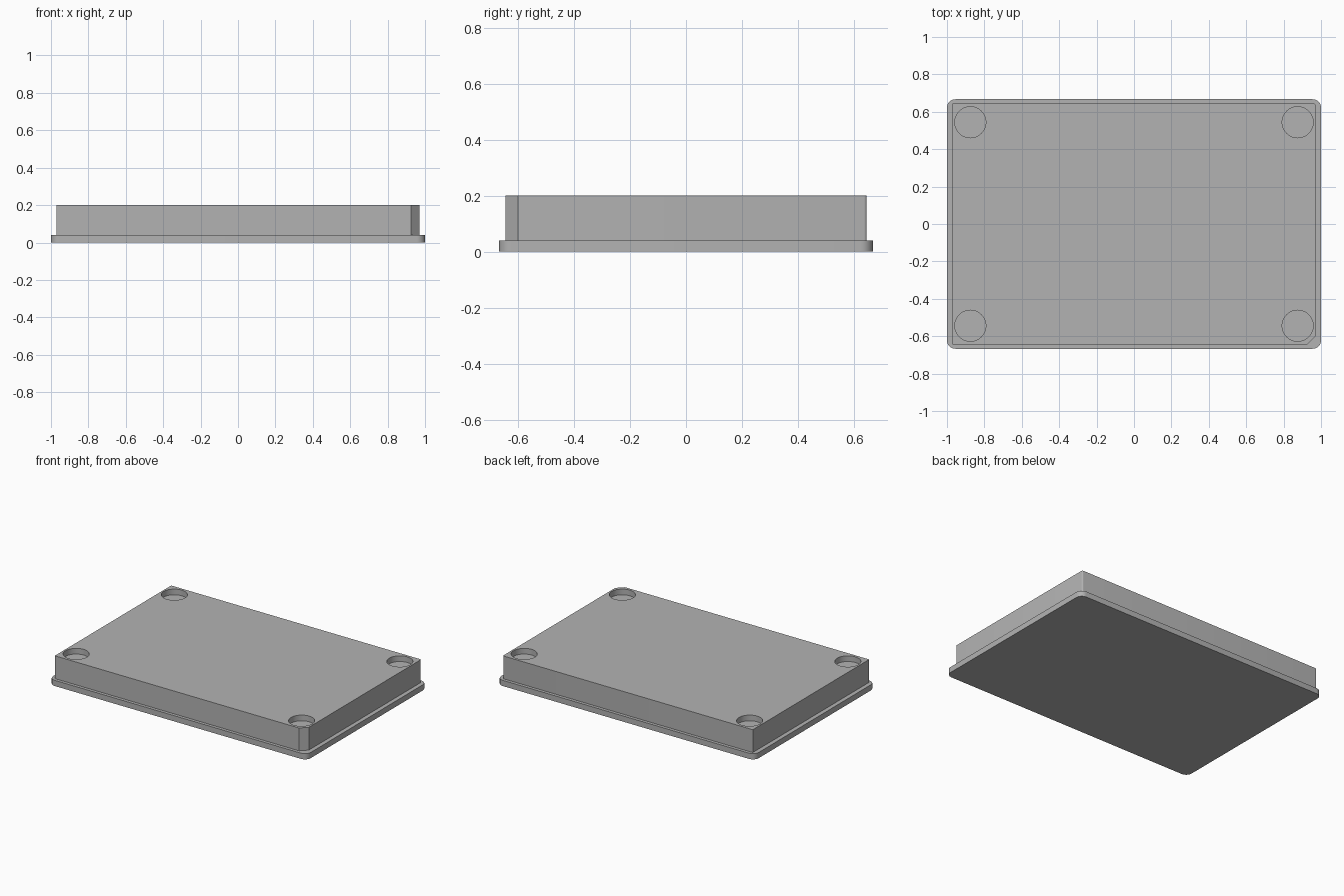
import bpy
import bmesh
import math

if "Cube" in bpy.data.objects:
    bpy.data.objects.remove(bpy.data.objects["Cube"], do_unlink=True)

grey = bpy.data.materials.new("light grey")
grey.use_nodes = True
colour = (0.45, 0.45, 0.45, 1)
grey.diffuse_color = colour
grey.node_tree.nodes["Principled BSDF"].inputs["Base Color"].default_value = colour


def slab(name, half_x, half_y, z0, z1, corners):
    """Box whose upright edges are bevelled; corners maps (sign x, sign y) to (size, segments)."""
    bm = bmesh.new()
    bmesh.ops.create_cube(bm, size=2)
    for v in bm.verts:
        v.co = (v.co.x * half_x, v.co.y * half_y, z1 if v.co.z > 0 else z0)
    for (sx, sy), (size, segments) in corners.items():
        edge = [e for e in bm.edges
                if all((v.co - e.verts[0].co).xy.length < 1e-5
                       and v.co.x * sx > 0 and v.co.y * sy > 0 for v in e.verts)]
        bmesh.ops.bevel(bm, geom=edge, offset=size, segments=segments,
                        profile=0.5, affect='EDGES')
    mesh = bpy.data.meshes.new(name)
    bm.to_mesh(mesh)
    bm.free()
    mesh.materials.append(grey)
    obj = bpy.data.objects.new(name, mesh)
    bpy.context.collection.objects.link(obj)
    return obj


def smooth(obj):
    bpy.ops.object.select_all(action='DESELECT')
    obj.select_set(True)
    bpy.context.view_layer.objects.active = obj
    bpy.ops.object.shade_smooth_by_angle(angle=math.radians(30))


# Flange with four rounded corners
signs = [(sx, sy) for sx in (-1, 1) for sy in (-1, 1)]
flange = slab("base_flange", 1, 0.667, 0, 0.04, {s: (0.045, 8) for s in signs})
smooth(flange)

# Raised block: one chamfered corner, one slightly rounded corner
block = slab("raised_block", 0.97, 0.645, 0.04, 0.2,
             {(1, -1): (0.045, 1), (1, 1): (0.01, 4)})

# Four round magnet pockets sunk into the top
depth = 0.04
for sx, sy in signs:
    bpy.ops.mesh.primitive_cylinder_add(vertices=48, radius=0.083, depth=depth * 2,
                                        location=(sx * 0.875, sy * 0.544, 0.2))
    cutter = bpy.context.object
    cutter.name = "pocket_cutter"
    cutter.data.materials.append(grey)
    cut = block.modifiers.new("pocket", 'BOOLEAN')
    cut.object = cutter
    cut.solver = 'EXACT'
    bpy.context.view_layer.objects.active = block
    bpy.ops.object.modifier_apply(modifier=cut.name)
    bpy.data.objects.remove(cutter, do_unlink=True)
smooth(block)
